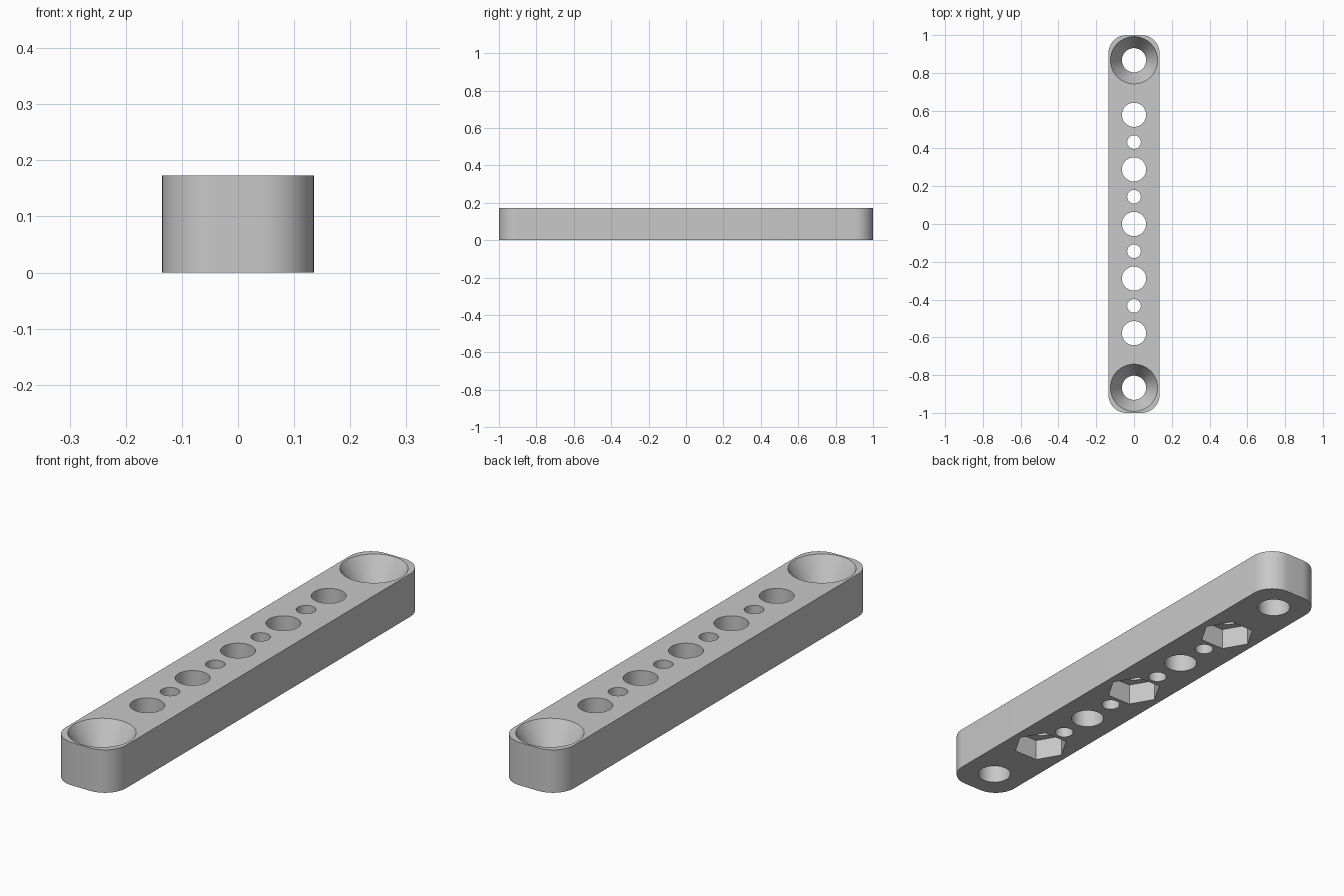
import bpy, bmesh, math
from mathutils import Matrix

if "Cube" in bpy.data.objects:
    bpy.data.objects.remove(bpy.data.objects["Cube"], do_unlink=True)

WIDTH, LENGTH, HEIGHT = 0.27, 2.0, 0.173
CORNER = 0.095
PITCH = 0.1445
END_Y = 6 * PITCH
BIG, SMALL, SINK = 0.064, 0.036, 0.125
SINK_DEPTH = 0.103
HEX_R, HEX_DEPTH = 0.107, 0.087

grey = bpy.data.materials.new("light_grey")
grey.use_nodes = True
colour = (0.58, 0.58, 0.58, 1)
grey.diffuse_color = colour
grey.node_tree.nodes["Principled BSDF"].inputs["Base Color"].default_value = colour


def finish(bm, name):
    bmesh.ops.recalc_face_normals(bm, faces=bm.faces)
    mesh = bpy.data.meshes.new(name)
    bm.to_mesh(mesh)
    bm.free()
    mesh.materials.append(grey)
    obj = bpy.data.objects.new(name, mesh)
    bpy.context.collection.objects.link(obj)
    return obj


def cutter(y, rings, sides=64):
    """Closed solid through a list of (radius, height) rings."""
    bm = bmesh.new()
    loops = []
    for r, z in rings:
        loops.append([bm.verts.new((r * math.cos(math.tau * i / sides),
                                    y + r * math.sin(math.tau * i / sides), z))
                      for i in range(sides)])
    for a, b in zip(loops, loops[1:]):
        for i in range(sides):
            j = (i + 1) % sides
            bm.faces.new((a[i], a[j], b[j], b[i]))
    bm.faces.new(loops[0])
    bm.faces.new(loops[-1])
    obj = finish(bm, "hole_cutter")
    obj.hide_render = True
    return obj


# Bar with rounded upright corners
bm = bmesh.new()
bmesh.ops.create_cube(bm, size=1, matrix=Matrix.Translation((0, 0, HEIGHT / 2))
                      @ Matrix.Diagonal((WIDTH, LENGTH, HEIGHT, 1)))
upright = [e for e in bm.edges if abs(e.verts[0].co.z - e.verts[1].co.z) > 0.1]
bmesh.ops.bevel(bm, geom=upright, offset=CORNER, segments=14, profile=0.5,
                affect='EDGES', clamp_overlap=True)
bar = finish(bm, "drilled_bar")

LOW, HIGH = -0.05, HEIGHT + 0.05
cutters = []

# Alternating large and small through holes
for k in range(-4, 5):
    r = BIG if k % 2 == 0 else SMALL
    cutters.append(cutter(k * PITCH, [(r, LOW), (r, HIGH)]))

# Countersunk end holes
for side in (-1, 1):
    cutters.append(cutter(side * END_Y, [(BIG, LOW), (BIG, HEIGHT - SINK_DEPTH),
                                         (SINK, HEIGHT), (SINK, HIGH)]))

# Hexagonal nut pockets underneath
for k in (-4, 0, 4):
    cutters.append(cutter(k * PITCH, [(HEX_R, LOW), (HEX_R, HEX_DEPTH)], 6))

# Cut everything out of the bar
bpy.ops.object.select_all(action='DESELECT')
bpy.context.view_layer.objects.active = bar
bar.select_set(True)
for c in cutters:
    mod = bar.modifiers.new("cut", 'BOOLEAN')
    mod.operation = 'DIFFERENCE'
    mod.solver = 'EXACT'
    mod.object = c
    bpy.ops.object.modifier_apply(modifier=mod.name)
    bpy.data.objects.remove(c, do_unlink=True)

bpy.ops.object.shade_smooth_by_angle(angle=math.radians(25))
